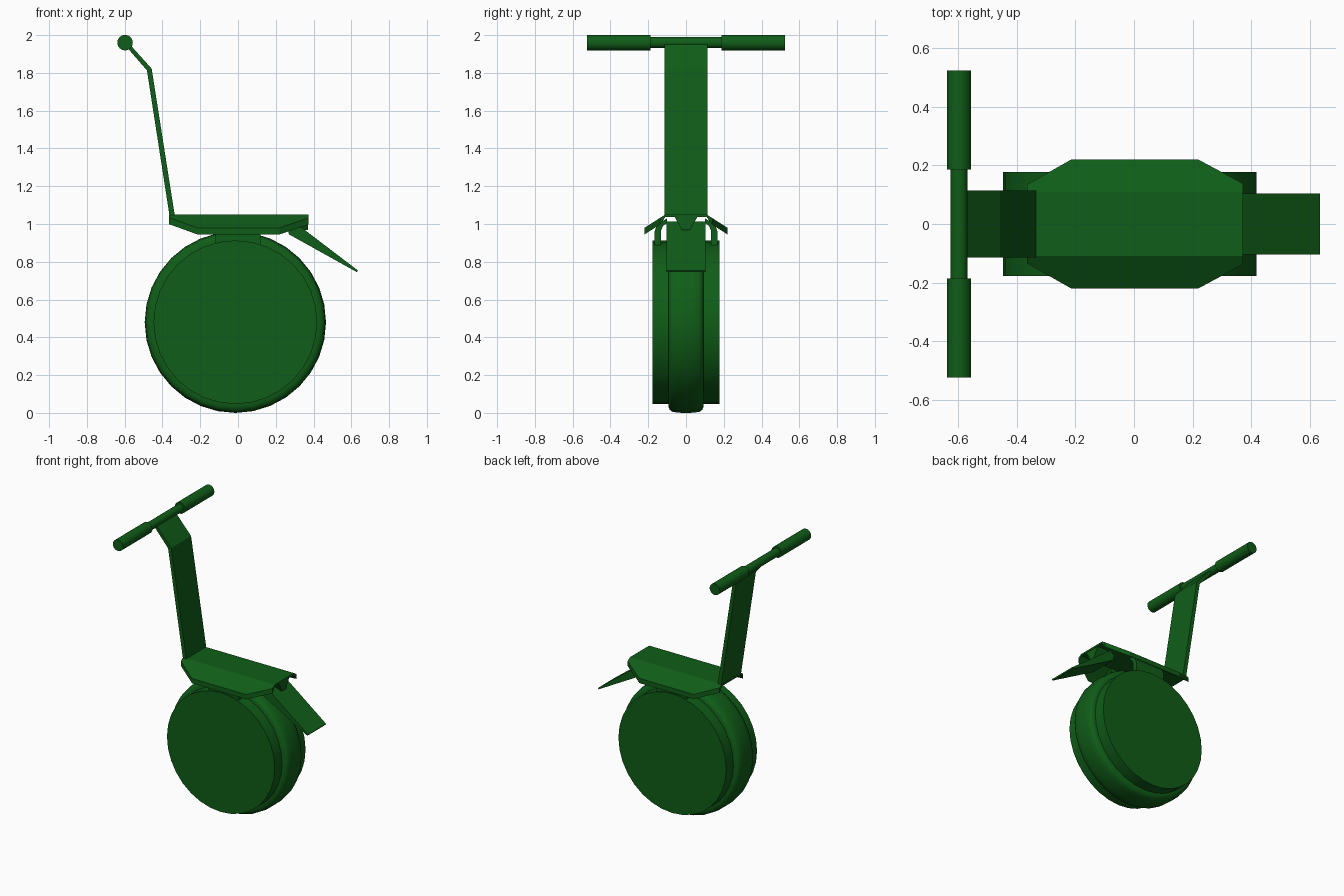
import bpy, bmesh, math
from mathutils import Vector

if "Cube" in bpy.data.objects:
    bpy.data.objects.remove(bpy.data.objects["Cube"])

mat = bpy.data.materials.new("green")
mat.diffuse_color = (0.005, 0.11, 0.009, 1)
mat.use_nodes = True
mat.node_tree.nodes["Principled BSDF"].inputs["Base Color"].default_value = mat.diffuse_color


def finish(name, bm, smooth=False):
    bmesh.ops.recalc_face_normals(bm, faces=bm.faces)
    me = bpy.data.meshes.new(name)
    bm.to_mesh(me)
    bm.free()
    ob = bpy.data.objects.new(name, me)
    bpy.context.collection.objects.link(ob)
    me.materials.append(mat)
    if smooth:
        bpy.context.view_layer.objects.active = ob
        for o in bpy.context.selected_objects:
            o.select_set(False)
        ob.select_set(True)
        bpy.ops.object.shade_smooth_by_angle(angle=math.radians(35))
    return ob


def extrude(name, pts, vec):
    """Extrude a closed 3D outline along a vector."""
    bm = bmesh.new()
    f = bm.faces.new([bm.verts.new(p) for p in pts])
    r = bmesh.ops.extrude_face_region(bm, geom=[f], use_keep_orig=True)
    bmesh.ops.translate(bm, vec=vec, verts=[v for v in r["geom"] if isinstance(v, bmesh.types.BMVert)])
    return finish(name, bm)


def lathe(name, profile, centre, steps):
    """Revolve (y, radius) points around a y axis through centre."""
    bm = bmesh.new()
    vs = [bm.verts.new((0, y, r)) for y, r in profile]
    es = [bm.edges.new(p) for p in zip(vs, vs[1:])]
    bmesh.ops.spin(bm, geom=vs + es, cent=(0, 0, 0), axis=(0, 1, 0), angle=math.tau, steps=steps)
    bmesh.ops.remove_doubles(bm, verts=bm.verts, dist=1e-5)
    bmesh.ops.translate(bm, vec=centre, verts=bm.verts)
    return finish(name, bm, True)


# wheel: rounded tyre and wide hub drum
axle = (-0.014, 0, 0.48)
half = [(0.093, 0.40), (0.093, 0.446), (0.086, 0.464), (0.072, 0.474), (0.04, 0.479)]
tyre = half + [(0, 0.48)] + [(-y, r) for y, r in reversed(half)]
lathe("tyre", tyre, axle, 32)
lathe("hub", [(-0.177, 0), (-0.177, 0.433), (0.177, 0.433), (0.177, 0)], axle, 32)

# seat: flat top with two sloping side flaps, hollow below
bm = bmesh.new()
rows = []
for drop in (0, 0.035):
    def v(x, y):
        z = 1.05 - 0.64 * max(0, abs(y) - 0.11)
        return bm.verts.new((x, y, z - drop * (0.4 if abs(y) < 0.12 else 1)))
    left = [v(-0.365, -0.11), v(-0.365, -0.135), v(-0.215, -0.22),
            v(0.22, -0.22), v(0.373, -0.138), v(0.373, -0.11)]
    right = [v(q.co.x, -q.co.y) for q in left]
    rows.append((left, right))
    bm.faces.new(left)
    bm.faces.new(right)
    bm.faces.new([left[0], left[-1], right[-1], right[0]])
(tl, tr), (bl, br) = rows
loop_t, loop_b = tl + tr[::-1], bl + br[::-1]
for i in range(len(loop_t)):
    j = (i + 1) % len(loop_t)
    bm.faces.new([loop_t[i], loop_t[j], loop_b[j], loop_b[i]])
finish("seat", bm)

# small tapered keel below the rear of the seat
extrude("seat_keel", [(0.28, y, z) for y, z in
        ((-0.06, 1.037), (-0.02, 0.967), (0.02, 0.967), (0.06, 1.037))], Vector((0.09, 0, 0)))

# curved brackets joining hub and seat
outer = [(0.168, 0.86), (0.168, 0.955), (0.158, 0.985), (0.14, 1.005), (0.10, 1.03)]
inner = [(0.10, 1.005), (0.122, 0.99), (0.132, 0.965), (0.132, 0.86)]
for s, side in ((-1, "front"), (1, "back")):
    extrude(side + "_bracket", [(-0.12, s * y, z) for y, z in outer + inner], Vector((0.24, 0, 0)))

# rear mudguard, a tapering plate
extrude("mudguard", [(x, -0.104, z) for x, z in
        ((0.27, 0.945), (0.26, 0.985), (0.295, 1.013), (0.635, 0.754), (0.63, 0.745))], Vector((0, 0.208, 0)))

# bent flat steering post
extrude("steering_post", [(x, -0.114, z) for x, z in
        ((-0.362, 1.04), (-0.334, 1.04), (-0.457, 1.822), (-0.588, 1.968),
         (-0.605, 1.955), (-0.482, 1.813))], Vector((0, 0.228, 0)))


# handlebar with a grip at each end
def rod(name, y0, y1, r):
    lathe(name, [(y0, 0), (y0, r), (y1, r), (y1, 0)], (-0.598, 0, 1.96), 24)


rod("handlebar", -0.2, 0.2, 0.029)
rod("front_grip", -0.524, -0.187, 0.041)
rod("back_grip", 0.187, 0.524, 0.041)
